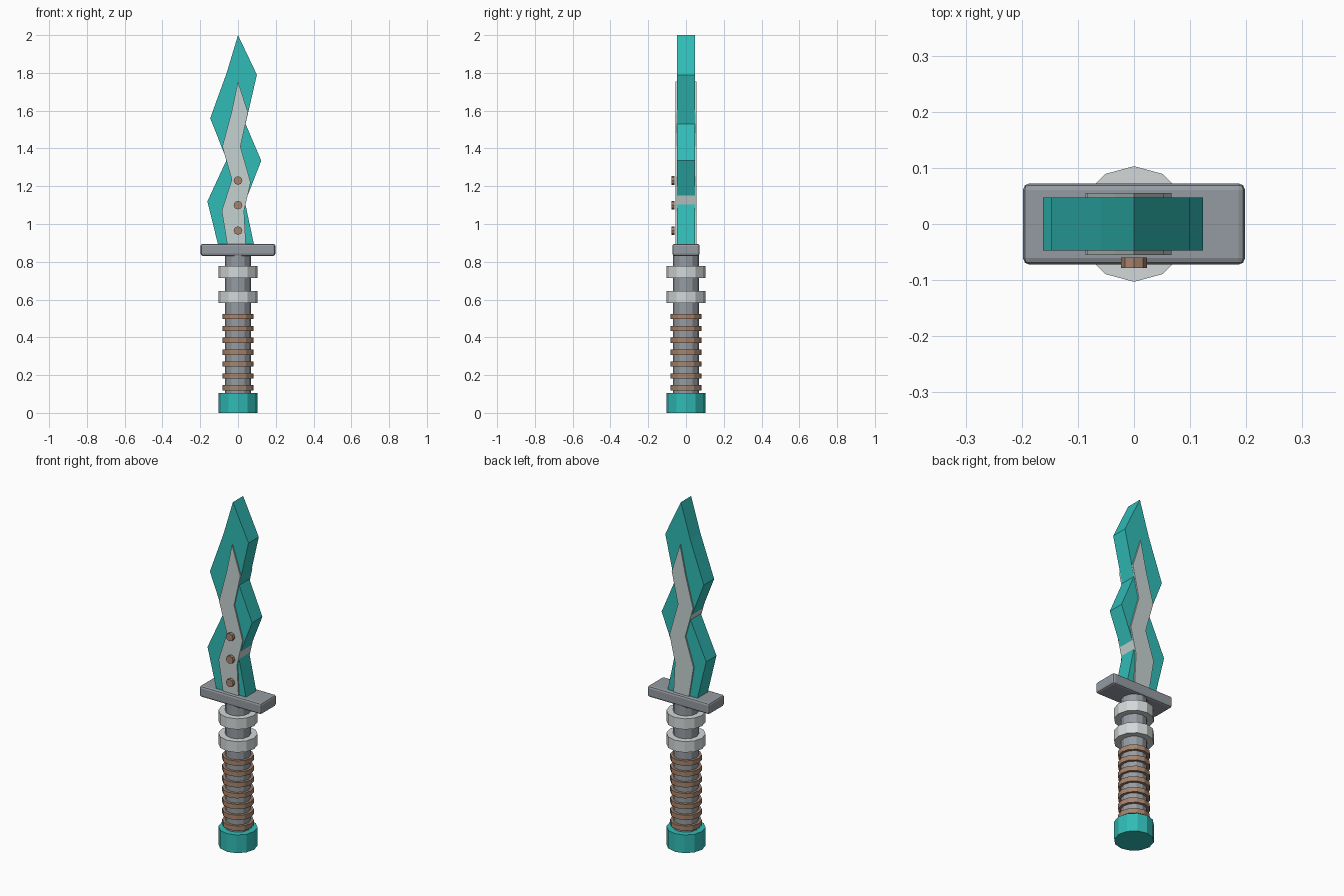
import bpy, bmesh, math

if "Cube" in bpy.data.objects:
    bpy.data.objects.remove(bpy.data.objects["Cube"])


def material(name, rgb):
    m = bpy.data.materials.new(name)
    m.diffuse_color = (*rgb, 1)
    m.use_nodes = True
    m.node_tree.nodes["Principled BSDF"].inputs["Base Color"].default_value = m.diffuse_color
    return m


TEAL = material("teal", (0.03, 0.50, 0.47))
BROWN = material("brown", (0.38, 0.23, 0.15))
DARK = material("dark_grey", (0.30, 0.33, 0.36))
PALE = material("pale_steel", (0.56, 0.65, 0.63))
LIGHT = material("light_grey", (0.65, 0.68, 0.68))


def cylinder(name, r, z0, z1, mat, sides=12):
    bpy.ops.mesh.primitive_cylinder_add(vertices=sides, radius=r, depth=z1 - z0,
                                        location=(0, 0, (z0 + z1) / 2))
    ob = bpy.context.object
    ob.name = name
    ob.data.materials.append(mat)
    return ob


def slab(name, outline, half, mat):
    """Extrude an x-z outline symmetrically along y."""
    bm = bmesh.new()
    face = bm.faces.new([bm.verts.new((x, -half, z)) for x, z in outline])
    new = bmesh.ops.extrude_face_region(bm, geom=[face])["geom"]
    bmesh.ops.translate(bm, vec=(0, 2 * half, 0),
                        verts=[v for v in new if isinstance(v, bmesh.types.BMVert)])
    bmesh.ops.recalc_face_normals(bm, faces=bm.faces)
    me = bpy.data.meshes.new(name)
    bm.to_mesh(me)
    bm.free()
    me.materials.append(mat)
    ob = bpy.data.objects.new(name, me)
    bpy.context.collection.objects.link(ob)
    return ob


# Wavy blade and its raised central inlay
slab("blade", [(0, 2.0), (0.10, 1.79), (0.04, 1.53), (0.123, 1.335), (0.037, 1.115),
               (0.087, 0.88), (-0.103, 0.88), (-0.162, 1.12), (-0.06, 1.34),
               (-0.147, 1.56), (-0.06, 1.80)], 0.047, TEAL)
slab("blade_inlay", [(0, 1.755), (0.053, 1.59), (0.013, 1.41), (0.067, 1.22), (0.032, 1.07),
                     (0.042, 0.88), (-0.055, 0.88), (-0.086, 1.07), (-0.033, 1.235),
                     (-0.083, 1.41), (-0.035, 1.59)], 0.055, PALE)

# Rivets on the front of the blade
for i, z in enumerate((0.965, 1.10, 1.23)):
    bpy.ops.mesh.primitive_cylinder_add(vertices=8, radius=0.023, depth=0.018,
                                        location=(0, -0.069, z),
                                        rotation=(math.pi / 2, 0, 0))
    bpy.context.object.name = f"rivet_{i + 1}"
    bpy.context.object.data.materials.append(BROWN)

# Bevelled cross guard
bpy.ops.mesh.primitive_cube_add(size=1, location=(0, 0, 0.863))
guard = bpy.context.object
guard.name = "guard"
guard.scale = (0.396, 0.145, 0.064)
bpy.ops.object.transform_apply(location=False, rotation=False, scale=True)
guard.data.materials.append(DARK)
bevel = guard.modifiers.new("bevel", "BEVEL")
bevel.width = 0.012
bevel.segments = 2

# Handle, pommel, collars and grip bands
cylinder("handle", 0.068, 0.05, 0.85, DARK)
cylinder("pommel", 0.103, 0, 0.105, TEAL)
cylinder("lower_collar", 0.103, 0.582, 0.645, LIGHT)
cylinder("upper_collar", 0.103, 0.715, 0.777, LIGHT)
for i in range(7):
    z = 0.133 + i * 0.0628
    cylinder(f"grip_band_{i + 1}", 0.083, z - 0.014, z + 0.014, BROWN)
